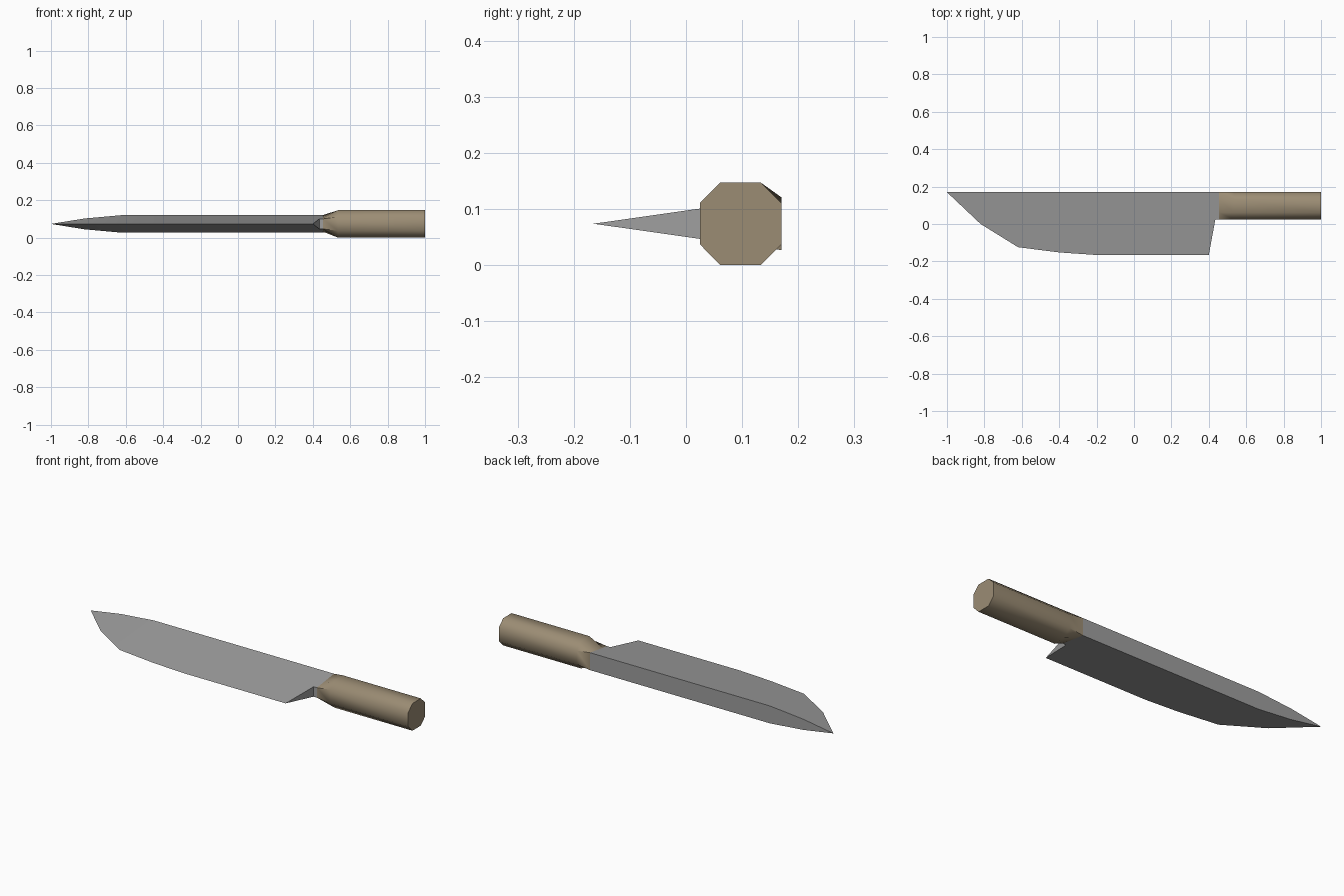
import bpy, bmesh, math

if "Cube" in bpy.data.objects:
    bpy.data.objects.remove(bpy.data.objects["Cube"])

MID = 0.0735      # height of the knife's centre plane
SPINE = 0.17      # y of the straight back
BELLY = 0.025     # y of the handle's front side
EDGE = -0.165     # y of the cutting edge
THICK = 0.047     # half thickness of the spine
NECK = 0.027      # half thickness of the blade at the belly line


def material(name, rgb, metallic=0.0):
    mat = bpy.data.materials.new(name)
    mat.use_nodes = True
    mat.diffuse_color = (*rgb, 1)
    mat.node_tree.nodes["Principled BSDF"].inputs["Base Color"].default_value = (*rgb, 1)
    return mat


def loft(name, rings, mat, cap_end=False):
    """Skin a row of equal closed rings into one mesh."""
    bm = bmesh.new()
    rows = [[bm.verts.new(p) for p in ring] for ring in rings]
    count = len(rows[0])
    for a, b in zip(rows, rows[1:]):
        for i in range(count):
            j = (i + 1) % count
            bm.faces.new((a[i], a[j], b[j], b[i]))
    if cap_end:
        bm.faces.new(rows[-1])
    bmesh.ops.remove_doubles(bm, verts=bm.verts, dist=0.0005)
    bmesh.ops.recalc_face_normals(bm, faces=bm.faces)
    mesh = bpy.data.meshes.new(name)
    bm.to_mesh(mesh)
    bm.free()
    mesh.materials.append(mat)
    obj = bpy.data.objects.new(name, mesh)
    bpy.context.collection.objects.link(obj)
    bpy.ops.object.select_all(action="DESELECT")
    obj.select_set(True)
    bpy.context.view_layer.objects.active = obj
    bpy.ops.object.shade_smooth_by_angle(angle=math.radians(50))
    return obj


steel = material("steel grey", (0.34, 0.34, 0.34))
wood = material("brown wood", (0.33, 0.265, 0.175))

# Blade: spine x, edge x, edge y, half thickness at spine and at edge
stations = [
    (-1.0, -1.0, SPINE, 0, 0),
    (-0.82, -0.82, 0.0, 0.029, 0),
    (-0.62, -0.62, -0.124, THICK, 0),
    (-0.40, -0.40, -0.152, THICK, 0),
    (-0.21, -0.21, EDGE, THICK, 0),
    (0.435, 0.40, EDGE, THICK, 0),
    (0.435, 0.435, BELLY, THICK, NECK),
    (0.455, 0.455, BELLY, THICK, NECK),
]
loft("blade", [[(xs, SPINE, MID + hs), (xe, ye, MID + he),
                (xe, ye, MID - he), (xs, SPINE, MID - hs)]
               for xs, xe, ye, hs, he in stations], steel)

# Handle: eight-sided grip that narrows into the blade's neck
half = [(SPINE, 0.037), (0.133, MID), (0.061, MID), (BELLY, 0.037)]
neck = [(y, NECK + (THICK - NECK) * (y - BELLY) / (SPINE - BELLY)) for y, h in half]


def ring(x, points):
    """Mirror the upper half of a section below the centre plane."""
    return ([(x, y, MID + h) for y, h in points]
            + [(x, y, MID - h) for y, h in reversed(points)])


loft("handle", [ring(0.455, neck), ring(0.535, half), ring(1.0, half)], wood, cap_end=True)
